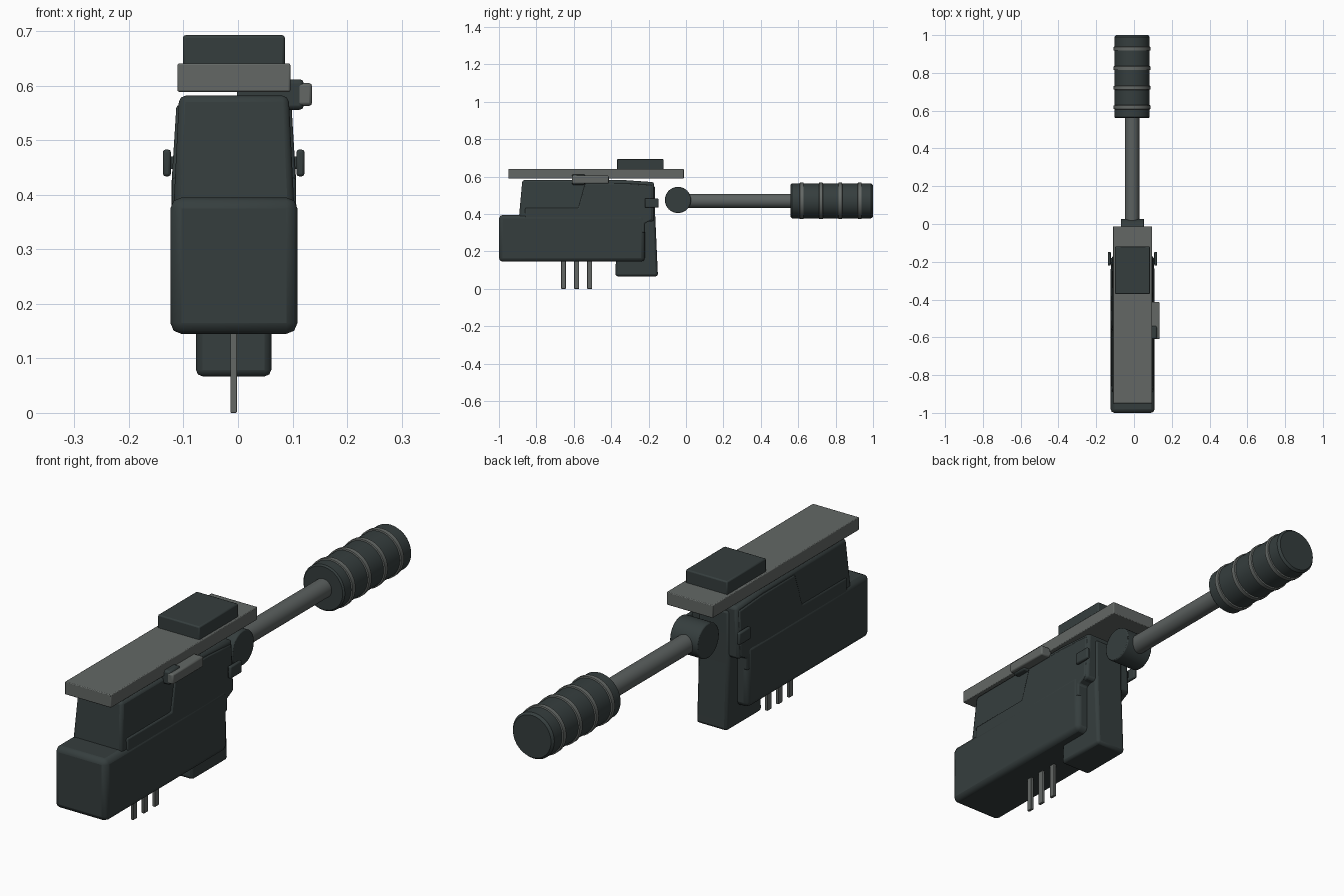
import bpy, bmesh, math

if "Cube" in bpy.data.objects:
    bpy.data.objects.remove(bpy.data.objects["Cube"])

CX = -0.008  # centre line of the switch


def material(name, rgb):
    m = bpy.data.materials.new(name)
    m.diffuse_color = (*rgb, 1)
    m.use_nodes = True
    m.node_tree.nodes["Principled BSDF"].inputs["Base Color"].default_value = m.diffuse_color
    return m


DARK = material("dark plastic", (0.036, 0.048, 0.048))
GREY = material("grey metal", (0.125, 0.137, 0.130))
STEEL = material("rod steel", (0.105, 0.118, 0.115))


def finish(name, bm, mat, bevel=0, segs=2):
    bmesh.ops.recalc_face_normals(bm, faces=bm.faces)
    mesh = bpy.data.meshes.new(name)
    bm.to_mesh(mesh)
    bm.free()
    ob = bpy.data.objects.new(name, mesh)
    bpy.context.collection.objects.link(ob)
    mesh.materials.append(mat)
    if bevel:
        b = ob.modifiers.new("bevel", 'BEVEL')
        b.width, b.segments, b.limit_method = bevel, segs, 'ANGLE'
        b.angle_limit = math.radians(40)
    bpy.ops.object.select_all(action='DESELECT')
    ob.select_set(True)
    bpy.context.view_layer.objects.active = ob
    bpy.ops.object.shade_smooth_by_angle(angle=math.radians(35))
    return ob


def profile(name, pts, x0, x1, mat, bevel=0, top=None):
    """Extrude a (y, z) outline from x0 to x1; top = (z0, z1, inset) leans the sides in."""
    bm = bmesh.new()
    f = bm.faces.new([bm.verts.new((x0, y, z)) for y, z in pts])
    r = bmesh.ops.extrude_face_region(bm, geom=[f])
    for v in r["geom"]:
        if isinstance(v, bmesh.types.BMVert):
            v.co.x = x1
    if top:
        z0, z1, inset = top
        for v in bm.verts:
            t = min(1, max(0, (v.co.z - z0) / (z1 - z0)))
            v.co.x += inset * t * (1 if v.co.x < CX else -1)
    return finish(name, bm, mat, bevel)


def box(name, x, y, z, mat, bevel=0):
    return profile(name, [(y[0], z[0]), (y[1], z[0]), (y[1], z[1]), (y[0], z[1])],
                   x[0], x[1], mat, bevel)


def lathe(name, pts, mat, z=0.47, x=-0.01, n=40):
    """Turn (radius, y) points about an axis along y."""
    bm = bmesh.new()
    rings = [[bm.verts.new((x + r * math.cos(2 * math.pi * i / n), y,
                            z + r * math.sin(2 * math.pi * i / n))) for i in range(n)]
             for r, y in pts]
    for a, b in zip(rings, rings[1:]):
        for i in range(n):
            bm.faces.new((a[i], a[(i + 1) % n], b[(i + 1) % n], b[i]))
    bm.faces.new(rings[0])
    bm.faces.new(rings[-1])
    return finish(name, bm, mat)


# Switch housing: wide lower case, tapered upper case, raised rear cheeks
box("lower_case", (-0.124, 0.109), (-1, -0.22), (0.145, 0.395), DARK, 0.02)
profile("upper_case", [(-0.895, 0.36), (-0.22, 0.36), (-0.17, 0.36), (-0.17, 0.57),
                       (-0.34, 0.582), (-0.875, 0.582)],
        -0.119, 0.104, DARK, 0.012, (0.40, 0.582, 0.011))
profile("side_cheeks", [(-0.86, 0.30), (-0.22, 0.30), (-0.22, 0.35), (-0.18, 0.37),
                        (-0.18, 0.555), (-0.33, 0.565), (-0.54, 0.565),
                        (-0.575, 0.432), (-0.86, 0.432)],
        -0.122, 0.107, DARK, 0.006, (0.42, 0.565, 0.009))

# Rear post under the housing
profile("rear_post", [(-0.378, 0.067), (-0.15, 0.067), (-0.165, 0.40), (-0.165, 0.55),
                      (-0.36, 0.55)], -0.077, 0.061, DARK, 0.012)

# Side nubs on a short cross pin
for name, x in (("left_nub", (-0.138, -0.123)), ("right_nub", (0.107, 0.122))):
    box(name, x, (-0.22, -0.147), (0.434, 0.483), DARK, 0.005)
box("nub_cross_pin", (-0.13, 0.114), (-0.205, -0.18), (0.447, 0.47), DARK)

# Terminal pins
for i in range(3):
    y = -0.655 + 0.07 * i
    box(f"terminal_pin_{i + 1}", (-0.014, -0.002), (y - 0.013, y + 0.013), (0, 0.17), GREY, 0.002)

# Top lever plate, thumb pad and side latch
box("lever_plate", (-0.111, 0.096), (-0.95, -0.012), (0.589, 0.641), GREY, 0.003)
box("thumb_pad", (-0.101, 0.086), (-0.37, -0.12), (0.635, 0.693), DARK, 0.005)
box("latch_block", (0.0, 0.121), (-0.61, -0.54), (0.556, 0.612), DARK, 0.008)
box("side_latch", (0.085, 0.136), (-0.61, -0.413), (0.563, 0.605), GREY, 0.006)
box("plate_support", (-0.002, 0.09), (-0.61, -0.42), (0.57, 0.592), DARK)

# Round pivot with its axle across the body
bm = bmesh.new()
n = 40
f = bm.faces.new([bm.verts.new((-0.07, -0.043 + 0.07 * math.cos(2 * math.pi * i / n),
                                0.475 + 0.07 * math.sin(2 * math.pi * i / n)))
                  for i in range(n)])
r = bmesh.ops.extrude_face_region(bm, geom=[f])
for v in r["geom"]:
    if isinstance(v, bmesh.types.BMVert):
        v.co.x = 0.054
finish("pivot", bm, DARK, 0.004)

# Rod, grip and grip rings
lathe("rod", [(0.038, 0.0), (0.038, 0.58)], STEEL)
lathe("grip", [(0.087, 0.56), (0.093, 0.566), (0.093, 0.990), (0.085, 1.0)], DARK)
for i in range(4):
    y = 0.618 + 0.1035 * i
    lathe(f"grip_ring_{i + 1}", [(0.09, y - 0.012), (0.098, y - 0.009),
                                 (0.098, y + 0.009), (0.09, y + 0.012)], GREY)
